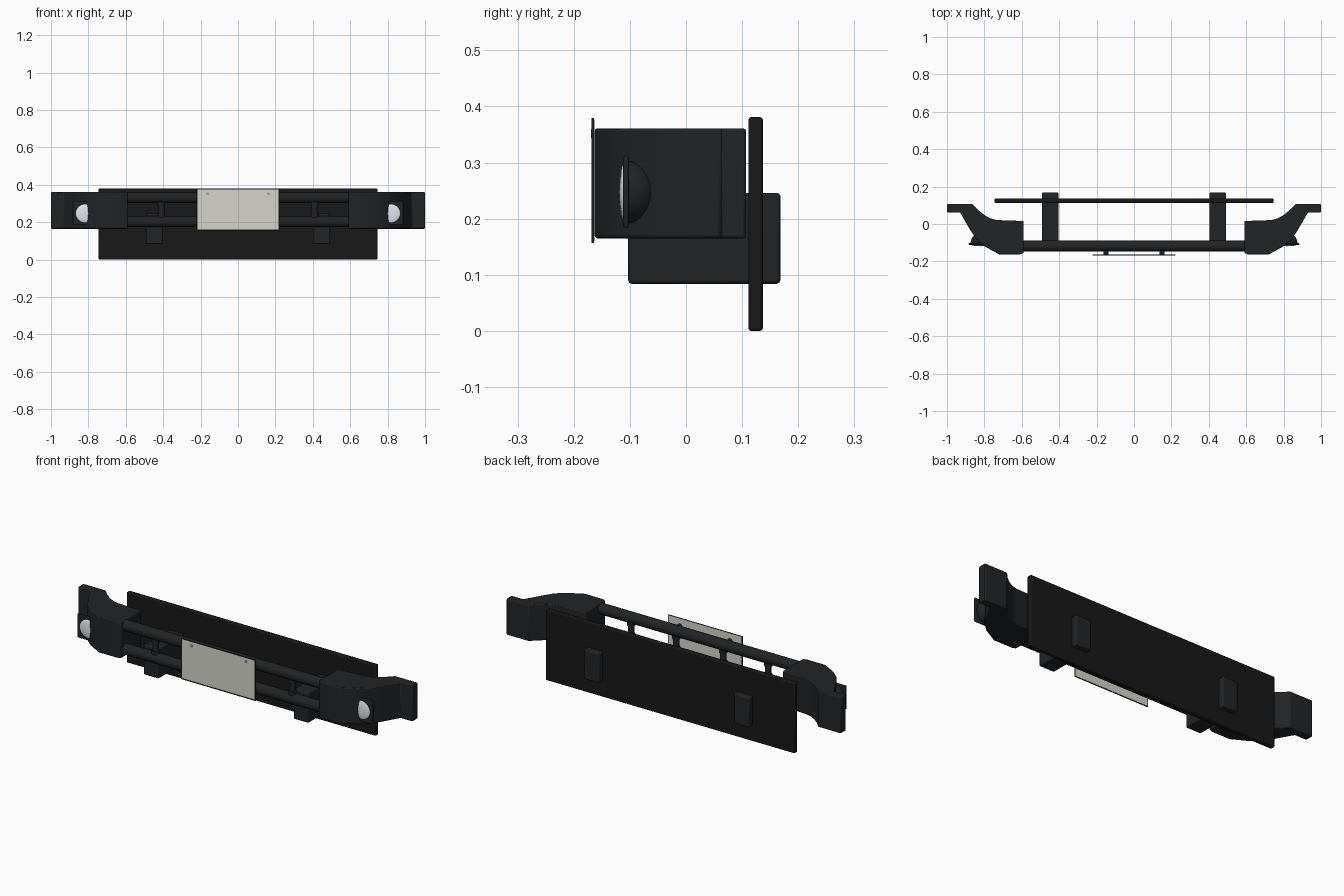
import bpy, bmesh, math
from mathutils import Matrix

if "Cube" in bpy.data.objects:
    bpy.data.objects.remove(bpy.data.objects["Cube"])


def material(name, r, g, b):
    m = bpy.data.materials.new(name)
    m.diffuse_color = (r, g, b, 1)
    m.use_nodes = True
    m.node_tree.nodes["Principled BSDF"].inputs["Base Color"].default_value = m.diffuse_color
    return m


BLACK = material("satin_black", 0.015, 0.017, 0.019)
PANEL = material("panel_black", 0.009, 0.009, 0.009)
PLATE = material("plate_white", 0.66, 0.66, 0.60)
GLASS = material("lamp_glass", 0.75, 0.80, 0.86)
STEEL = material("screw_steel", 0.35, 0.35, 0.35)


def finish(bm, name, mat, bevel=0, segments=2):
    bmesh.ops.recalc_face_normals(bm, faces=bm.faces)
    me = bpy.data.meshes.new(name)
    bm.to_mesh(me)
    bm.free()
    ob = bpy.data.objects.new(name, me)
    bpy.context.collection.objects.link(ob)
    me.materials.append(mat)
    if bevel:
        mod = ob.modifiers.new("bevel", 'BEVEL')
        mod.width, mod.segments = bevel, segments
        mod.limit_method, mod.angle_limit = 'ANGLE', math.radians(40)
    bpy.ops.object.select_all(action='DESELECT')
    ob.select_set(True)
    bpy.context.view_layer.objects.active = ob
    bpy.ops.object.shade_smooth_by_angle(angle=math.radians(35))
    return ob


def box(name, mat, x, y, z, bevel=0):
    # x, y, z are (min, max) ranges
    bm = bmesh.new()
    bmesh.ops.create_cube(bm, size=1)
    for v in bm.verts:
        v.co = [(r[0] + r[1]) / 2 + c * (r[1] - r[0]) for r, c in zip((x, y, z), v.co)]
    return finish(bm, name, mat, bevel)


def cylinder(name, mat, centre, radius, length, axis='Z', sides=32):
    bm = bmesh.new()
    bmesh.ops.create_cone(bm, cap_ends=True, segments=sides, radius1=radius,
                          radius2=radius, depth=length)
    rot = {'X': Matrix.Rotation(math.pi / 2, 4, 'Y'),
           'Y': Matrix.Rotation(math.pi / 2, 4, 'X'), 'Z': Matrix()}[axis]
    bm.transform(Matrix.Translation(centre) @ rot)
    return finish(bm, name, mat)


def dome(name, mat, centre, radius, depth):
    # half sphere on a vertical base, positive depth bulges towards the back
    bm = bmesh.new()
    bmesh.ops.create_uvsphere(bm, u_segments=32, v_segments=16, radius=radius)
    bmesh.ops.bisect_plane(bm, geom=bm.verts[:] + bm.edges[:] + bm.faces[:],
                           plane_co=(0, 0, 0), plane_no=(0, 0, 1), clear_inner=True)
    rim = [e for e in bm.edges if e.is_boundary]
    bmesh.ops.holes_fill(bm, edges=rim, sides=0)
    for v in bm.verts:
        v.co = (centre[0] + v.co.x, centre[1] + v.co.z / radius * depth, centre[2] + v.co.y)
    return finish(bm, name, mat)


# Rear skid panel
box("back_panel", PANEL, (-0.745, 0.745), (0.111, 0.137), (0, 0.381), 0.005)

# Horizontal bumper tubes
for label, z in (("upper", 0.331), ("lower", 0.203)):
    cylinder(label + "_tube", BLACK, (0, -0.118, z), 0.029, 1.24, 'X')

# Upright spacers with a collar at each end
for i, x in enumerate((-0.41, -0.14, 0.14, 0.41)):
    cylinder(f"spacer_post_{i}", BLACK, (x, -0.118, 0.267), 0.016, 0.12)
    for z in (0.235, 0.299):
        cylinder(f"spacer_collar_{i}", BLACK, (x, -0.118, z), 0.021, 0.018)

# Plan outline of the end wing, right side
WING = [(0.59, 0.016), (0.59, -0.155), (0.61, -0.163), (0.72, -0.163), (0.80, -0.119),
        (0.845, -0.08), (0.88, -0.025), (0.93, 0.062), (1.0, 0.062), (1.0, 0.107),
        (0.865, 0.107), (0.835, 0.076), (0.80, 0.048), (0.77, 0.031), (0.735, 0.021)]

for side, s in (("left", -1), ("right", 1)):
    # Chassis mounting bracket
    box(side + "_bracket", BLACK, sorted((s * 0.403, s * 0.493)),
        (-0.103, 0.168), (0.084, 0.246), 0.006)

    # End wing
    bm = bmesh.new()
    face = bm.faces.new([bm.verts.new((s * x, y, 0.165)) for x, y in WING])
    top = bmesh.ops.extrude_face_region(bm, geom=[face])
    bmesh.ops.translate(bm, vec=(0, 0, 0.196),
                        verts=[g for g in top["geom"] if isinstance(g, bmesh.types.BMVert)])
    finish(bm, side + "_end_wing", BLACK, 0.005)

    # Fog lamp: square bezel, rear bowl and lens
    box(side + "_lamp_bezel", BLACK, sorted((s * 0.765, s * 0.884)),
        (-0.112, -0.102), (0.184, 0.312), 0.004)
    dome(side + "_lamp_bowl", BLACK, (s * 0.818, -0.104, 0.247), 0.056, 0.056)
    dome(side + "_lamp_lens", GLASS, (s * 0.818, -0.111, 0.247), 0.05, -0.008)

    # Plate fixings
    cylinder(side + "_plate_standoff", BLACK, (s * 0.15, -0.154, 0.335), 0.014, 0.020, 'Y', 16)
    cylinder(side + "_plate_screw", STEEL, (s * 0.163, -0.167, 0.352), 0.008, 0.004, 'Y', 16)

# Registration plate with thin dark edging
box("number_plate", PLATE, (-0.219, 0.219), (-0.1665, -0.163), (0.160, 0.377))
for n, x, z in (("left", (-0.222, -0.217), (0.157, 0.379)), ("right", (0.217, 0.222), (0.157, 0.379)),
                ("bottom", (-0.222, 0.222), (0.157, 0.162)), ("top", (-0.222, 0.222), (0.374, 0.379))):
    box("plate_edge_" + n, BLACK, x, (-0.168, -0.164), z)
